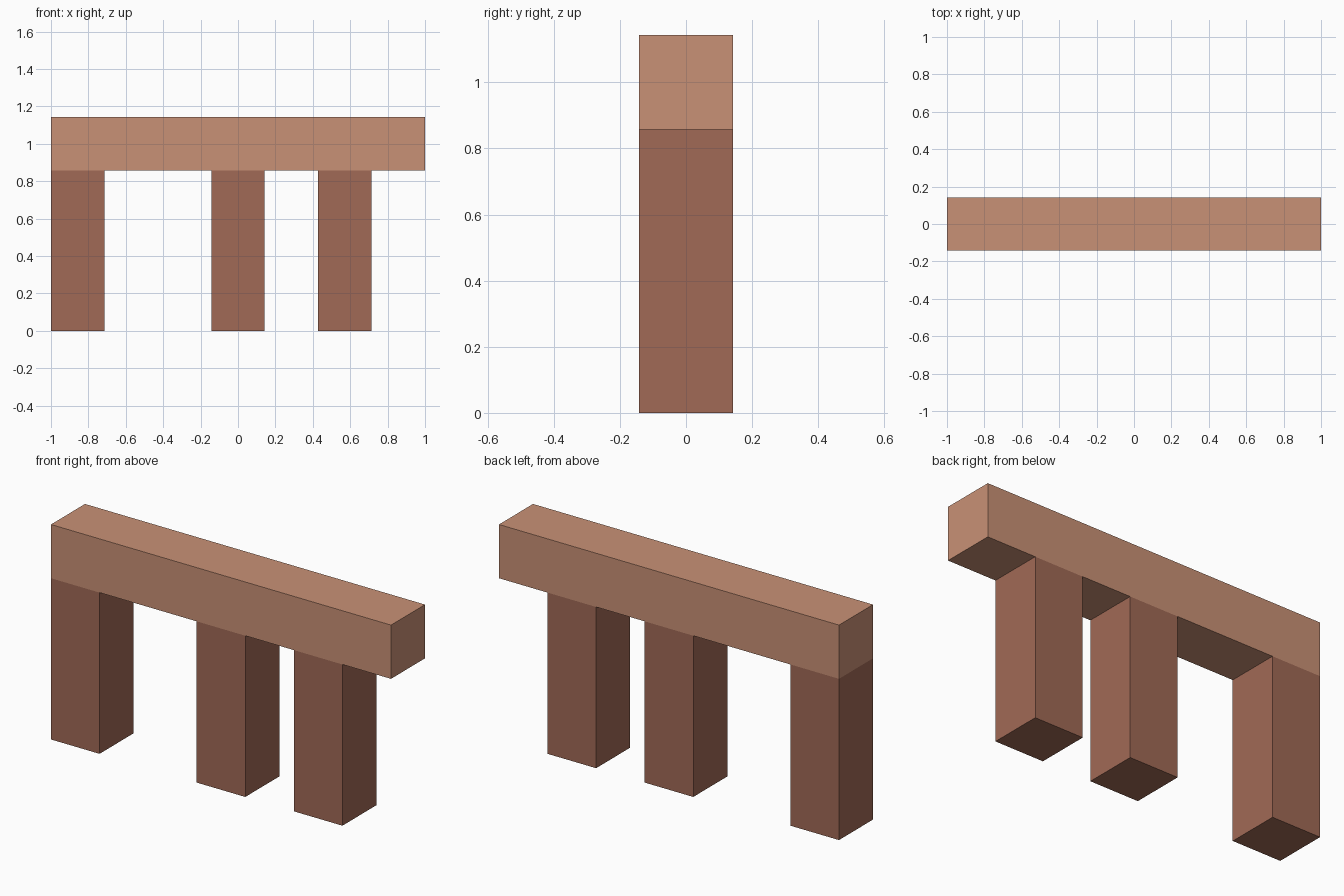
import bpy

if "Cube" in bpy.data.objects:
    bpy.data.objects.remove(bpy.data.objects["Cube"])

U = 2 / 7  # square section width shared by beam and legs


def material(name, rgb):
    m = bpy.data.materials.new(name)
    m.diffuse_color = (*rgb, 1)
    m.use_nodes = True
    m.node_tree.nodes["Principled BSDF"].inputs["Base Color"].default_value = m.diffuse_color
    return m


def box(name, size, centre, mat):
    bpy.ops.mesh.primitive_cube_add(size=1, location=centre)
    ob = bpy.context.object
    ob.name = name
    ob.scale = size
    bpy.ops.object.transform_apply(location=False, rotation=False, scale=True)
    ob.data.materials.append(mat)
    return ob


light_clay = material("light clay", (0.584, 0.283, 0.181))
dark_clay = material("dark clay", (0.356, 0.144, 0.093))

# Long horizontal beam resting on the legs
box("beam", (2, U, U), (0, 0, 3.5 * U), light_clay)

# Three unevenly spaced square legs
for name, step in (("left_leg", -3), ("middle_leg", 0), ("right_leg", 2)):
    box(name, (U, U, 3 * U), (step * U, 0, 1.5 * U), dark_clay)
